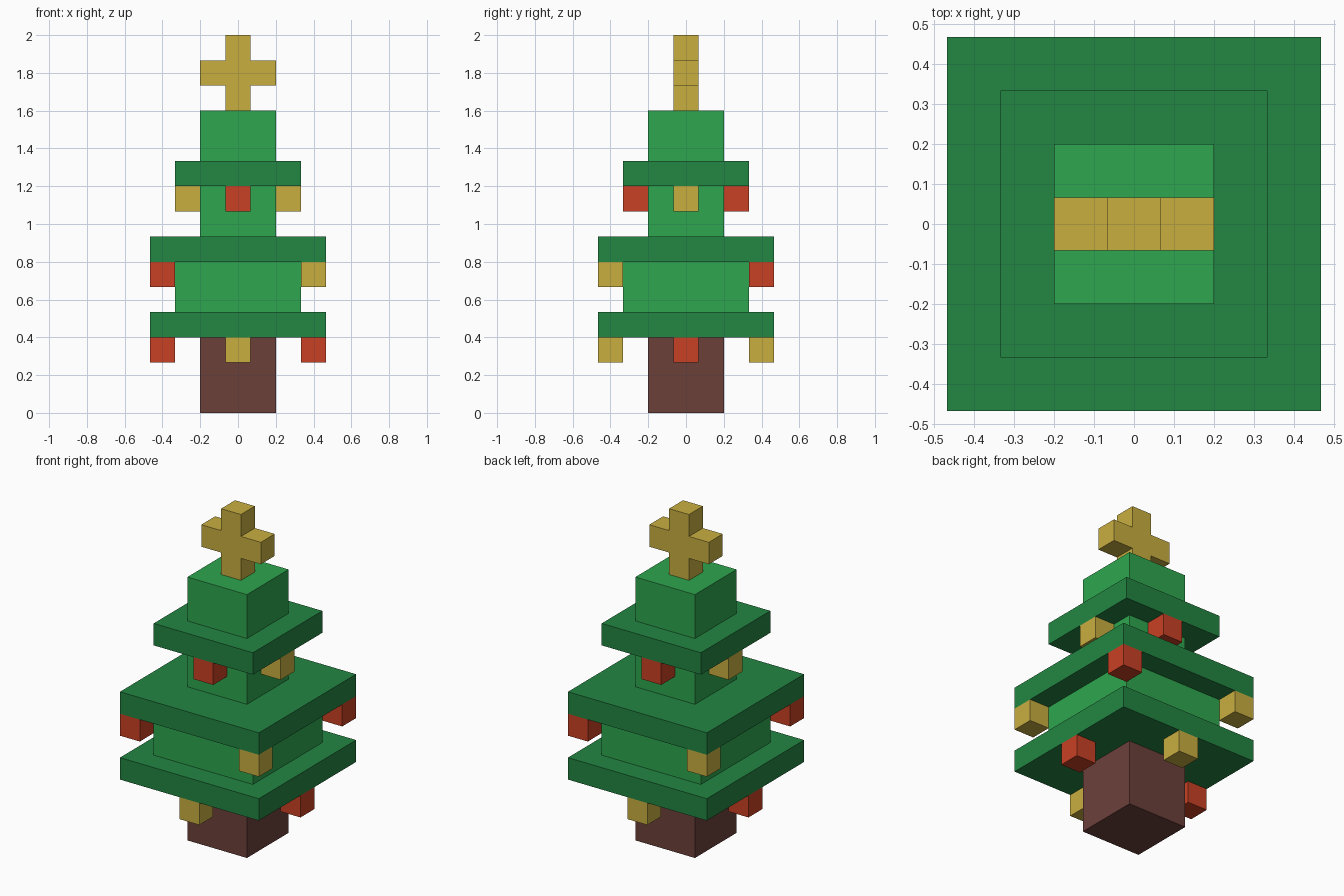
import bpy, bmesh

if "Cube" in bpy.data.objects:
    bpy.data.objects.remove(bpy.data.objects["Cube"])

U = 2 / 15  # one block


def material(name, rgb):
    m = bpy.data.materials.new(name)
    lin = [((c / 255 + 0.055) / 1.055) ** 2.4 for c in rgb]
    m.diffuse_color = (*lin, 1)
    m.use_nodes = True
    m.node_tree.nodes["Principled BSDF"].inputs["Base Color"].default_value = m.diffuse_color
    return m


LIGHT = material("light green", (46, 166, 78))
DARK = material("dark green", (34, 134, 66))
BROWN = material("bark brown", (108, 64, 58))
GOLD = material("gold", (201, 175, 64))
RED = material("red", (201, 64, 36))


def finish(name, bm, mats):
    bmesh.ops.recalc_face_normals(bm, faces=bm.faces)
    me = bpy.data.meshes.new(name)
    bm.to_mesh(me)
    bm.free()
    for m in mats:
        me.materials.append(m)
    ob = bpy.data.objects.new(name, me)
    bpy.context.collection.objects.link(ob)
    return ob


def square_lathe(name, rows, mats, cap_bottom, cap_top):
    """Sweep rows of (half width, height, material of the band above) round a square."""
    bm = bmesh.new()
    rings = [[bm.verts.new((sx * r * U, sy * r * U, z * U))
              for sx, sy in ((-1, -1), (1, -1), (1, 1), (-1, 1))] for r, z, _ in rows]
    for a, b, row in zip(rings, rings[1:], rows):
        for i in range(4):
            j = (i + 1) % 4
            bm.faces.new((a[i], a[j], b[j], b[i])).material_index = row[2]
    if cap_bottom:
        bm.faces.new(rings[0][::-1]).material_index = rows[0][2]
    if cap_top:
        bm.faces.new(rings[-1]).material_index = rows[-1][2]
    return finish(name, bm, mats)


# Trunk
square_lathe("trunk", [(1.5, 0, 0), (1.5, 3, 0)], [BROWN], True, False)

# Foliage: light blocks (0) with wide dark branch slabs (1)
square_lathe("foliage", [
    (1.5, 3, 1), (3.5, 3, 1), (3.5, 4, 1), (2.5, 4, 0),
    (2.5, 6, 1), (3.5, 6, 1), (3.5, 7, 1), (1.5, 7, 0),
    (1.5, 9, 1), (2.5, 9, 1), (2.5, 10, 1), (1.5, 10, 0),
    (1.5, 12, 0)], [LIGHT, DARK], False, True)

# Cross-shaped topper: outline extruded one block deep
outline = [(-.5, 12), (.5, 12), (.5, 13), (1.5, 13), (1.5, 14), (.5, 14),
           (.5, 15), (-.5, 15), (-.5, 14), (-1.5, 14), (-1.5, 13), (-.5, 13)]
bm = bmesh.new()
face = bm.faces.new([bm.verts.new((x * U, -U / 2, z * U)) for x, z in outline])
ext = bmesh.ops.extrude_face_region(bm, geom=[face])
bmesh.ops.translate(bm, vec=(0, U, 0),
                    verts=[v for v in ext["geom"] if isinstance(v, bmesh.types.BMVert)])
finish("topper", bm, [GOLD])

# Ornaments hanging under each slab, repeated on the opposite side
for tier, x, y, z, mat in (
        ("lower", 0, -3, 2.5, GOLD), ("lower", 3, 0, 2.5, RED),
        ("middle", 3, -3, 5.5, GOLD), ("middle", 3, 3, 5.5, RED),
        ("upper", 0, -2, 8.5, RED), ("upper", 2, 0, 8.5, GOLD)):
    for s in (1, -1):
        bm = bmesh.new()
        bmesh.ops.create_cube(bm, size=U)
        ob = finish(f"{tier}_ornament", bm, [mat])
        ob.location = (s * x * U, s * y * U, z * U)
